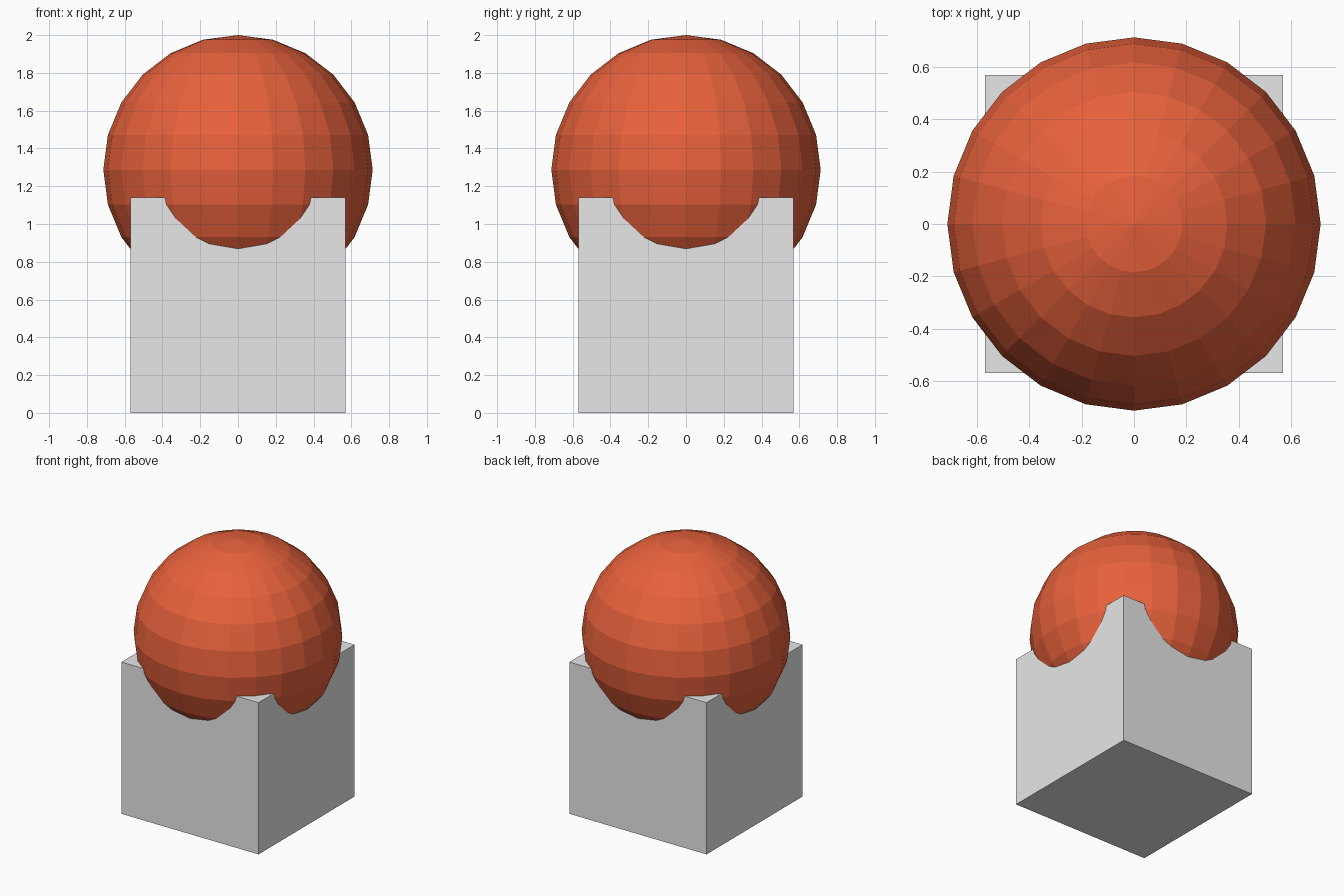
import bpy

if "Cube" in bpy.data.objects:
    bpy.data.objects.remove(bpy.data.objects["Cube"])

CUBE = 1.14      # edge length of the block
RADIUS = 0.713   # radius of the ball


def flat_colour(name, rgb):
    mat = bpy.data.materials.new(name)
    mat.diffuse_color = (*rgb, 1.0)
    mat.use_nodes = True
    mat.node_tree.nodes["Principled BSDF"].inputs["Base Color"].default_value = mat.diffuse_color
    return mat


def finish(name, mat):
    ob = bpy.context.object
    ob.name = name
    ob.data.materials.append(mat)
    bpy.ops.object.shade_flat()
    return ob


# Block standing on the floor
bpy.ops.mesh.primitive_cube_add(size=CUBE, location=(0, 0, CUBE / 2))
finish("block", flat_colour("light grey", (0.8, 0.8, 0.8)))

# Faceted ball sunk into the top of the block
bpy.ops.mesh.primitive_uv_sphere_add(segments=24, ring_count=12, radius=RADIUS,
                                     location=(0, 0, 2.0 - RADIUS))
finish("ball", flat_colour("orange red", (0.8, 0.12, 0.045)))
